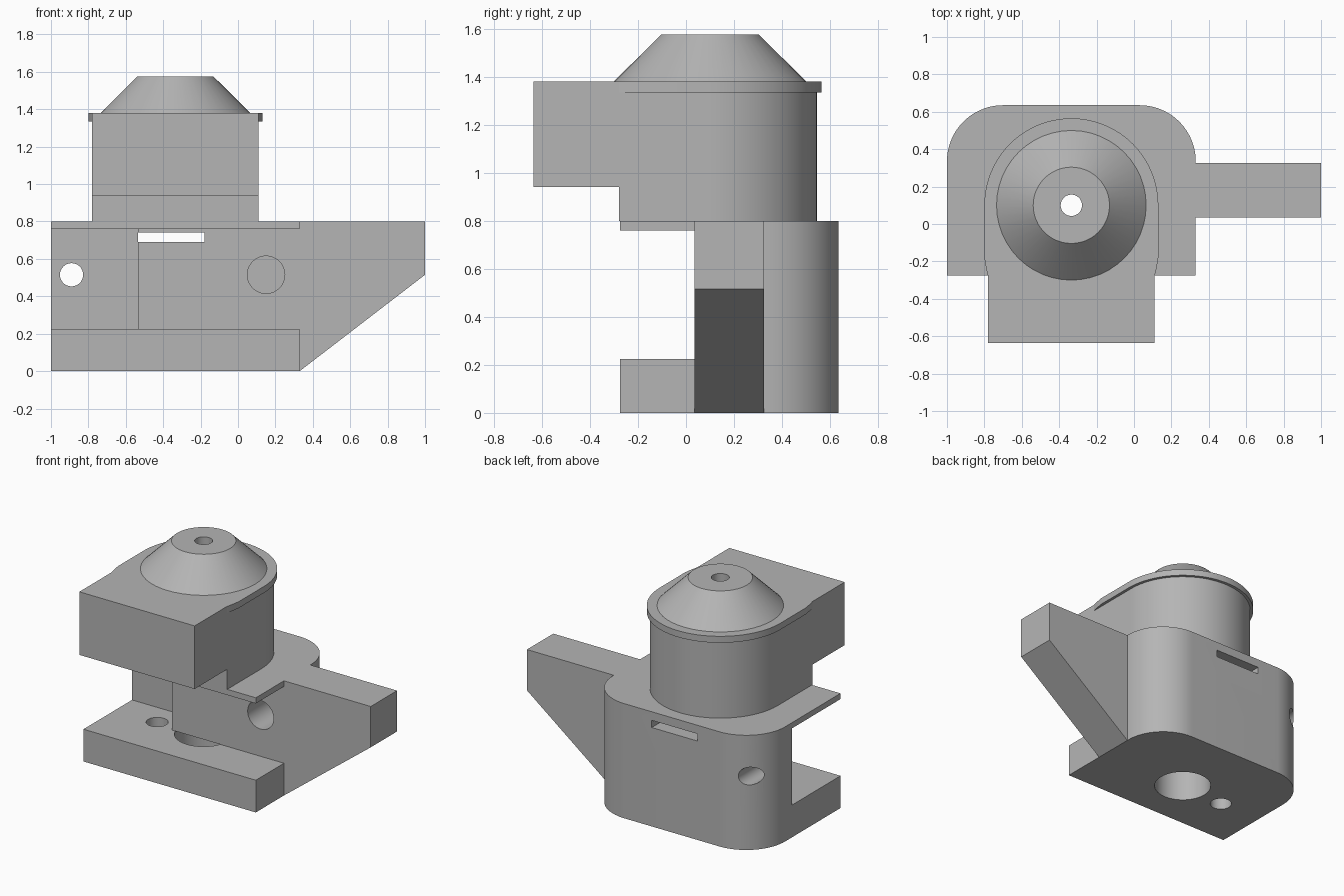
import bpy, bmesh, math
from mathutils import Vector

default = bpy.data.objects.get("Cube")
if default:
    bpy.data.objects.remove(default, do_unlink=True)

grey = bpy.data.materials.new("plain grey")
grey.use_nodes = True
COLOUR = (0.46, 0.46, 0.46, 1)
grey.diffuse_color = COLOUR
grey.node_tree.nodes["Principled BSDF"].inputs["Base Color"].default_value = COLOUR

CX, CY = -0.335, 0.1      # axis of the turret


def arc(cx, cy, r, start, end, n=24):
    angles = [math.radians(start + (end - start) * i / n) for i in range(n + 1)]
    return [(cx + r * math.cos(a), cy + r * math.sin(a)) for a in angles]


def prism(name, outline, low, high, axis="Z"):
    """Extrude an outline: (x, y) along Z, or (x, z) along Y."""
    bm = bmesh.new()
    place = (lambda u, v: (u, v, low)) if axis == "Z" else (lambda u, v: (u, low, v))
    face = bm.faces.new([bm.verts.new(place(u, v)) for u, v in outline])
    grown = bmesh.ops.extrude_face_region(bm, geom=[face])
    step = Vector((0, 0, high - low)) if axis == "Z" else Vector((0, high - low, 0))
    verts = [g for g in grown["geom"] if isinstance(g, bmesh.types.BMVert)]
    bmesh.ops.translate(bm, verts=verts, vec=step)
    bmesh.ops.recalc_face_normals(bm, faces=bm.faces)
    mesh = bpy.data.meshes.new(name)
    bm.to_mesh(mesh)
    bm.free()
    mesh.materials.append(grey)
    ob = bpy.data.objects.new(name, mesh)
    bpy.context.collection.objects.link(ob)
    return ob


def box(name, x0, x1, y0, y1, z0, z1):
    return prism(name, [(x0, y0), (x1, y0), (x1, y1), (x0, y1)], z0, z1)


def rod(name, u, v, r, low, high, axis="Z"):
    return prism(name, arc(u, v, r, 0, 360, 48)[:-1], low, high, axis)


def cut(ob, cutters):
    """Subtract the cutters, then remove them."""
    for c in cutters:
        c.hide_render = True
        mod = ob.modifiers.new("cut", "BOOLEAN")
        mod.operation, mod.solver, mod.object = "DIFFERENCE", "EXACT", c
    deps = bpy.context.evaluated_depsgraph_get()
    mesh = bpy.data.meshes.new_from_object(ob.evaluated_get(deps))
    ob.modifiers.clear()
    ob.data = mesh
    for c in cutters:
        bpy.data.objects.remove(c, do_unlink=True)


def axis_hole():
    return rod("axis_hole", CX, CY, 0.057, -0.5, 2)


# Base body with rounded rear corners
outline = [(-1, -0.275), (0.33, -0.275)]
outline += arc(0.03, 0.335, 0.3, 0, 90) + arc(-0.7, 0.335, 0.3, 90, 180)
body = prism("base_body", outline, 0, 0.8)
cut(body, [
    box("front_recess", -1.2, 0.5, -0.5, 0.035, 0.225, 0.76),
    box("side_recess", -1.2, -0.535, -0.4, 0.26, 0.225, 0.76),
    box("slot", -0.535, -0.18, -0.1, 0.9, 0.69, 0.74),
    rod("side_hole", -0.89, 0.515, 0.062, 0.1, 0.9, "Y"),
    rod("blind_hole", 0.15, 0.515, 0.1, -0.1, 0.4, "Y"),
    rod("bottom_bore", CX, CY, 0.185, -0.2, 0.225),
    rod("plate_hole", -0.68, 0.08, 0.07, -0.2, 0.3),
    axis_hole(),
])

# Side arm with a sloped underside
arm = prism("side_arm", [(0.33, 0), (1, 0.515), (1, 0.8), (0.33, 0.8)],
            0.035, 0.325, "Y")


def turret_outline(front):
    return ([(CX - 0.445, front), (CX + 0.445, front)]
            + arc(CX, CY, 0.445, 0, 180, 64))


# Turret: short neck below, longer head above
neck = prism("turret_neck", turret_outline(-0.28), 0.8, 0.94)
head = prism("turret_head", turret_outline(-0.635), 0.94, 1.38)

# Thin lip that fades into the head sides
lip_outline = [(CX - 0.445, -0.28), (CX + 0.445, -0.28), (CX + 0.455, -0.24),
               (CX + 0.465, -0.18)]
lip_outline += arc(CX, CY, 0.465, 0, 180, 64)
lip_outline += [(CX - 0.465, -0.18), (CX - 0.455, -0.24)]
lip = prism("turret_lip", lip_outline, 1.335, 1.38)

# Cone cap
cap = rod("cone_cap", CX, CY, 0.4, 1.38, 1.575)
for v in cap.data.vertices:
    if v.co.z > 1.5:
        v.co.x = CX + (v.co.x - CX) * 0.51
        v.co.y = CY + (v.co.y - CY) * 0.51

for part in (neck, head, lip, cap):
    cut(part, [axis_hole()])

# Smooth curved walls, keep sharp edges
bpy.ops.object.select_all(action="DESELECT")
for part in (body, arm, neck, head, lip, cap):
    part.select_set(True)
bpy.context.view_layer.objects.active = body
bpy.ops.object.shade_smooth_by_angle(angle=math.radians(30))
